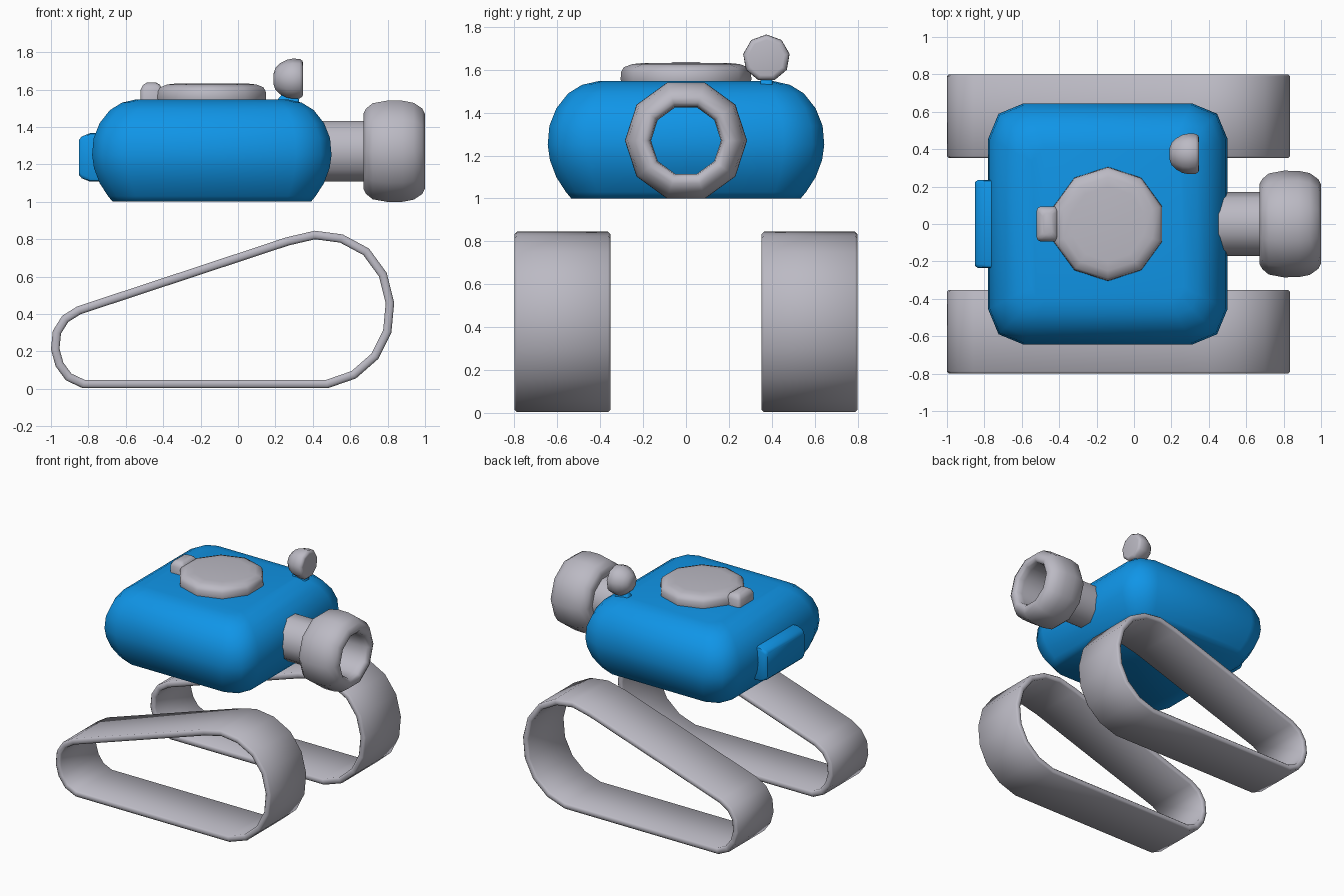
import bpy, bmesh, math
from mathutils import Vector

if "Cube" in bpy.data.objects:
    bpy.data.objects.remove(bpy.data.objects["Cube"])


def material(name, rgb):
    m = bpy.data.materials.new(name)
    m.diffuse_color = (*rgb, 1)
    m.use_nodes = True
    m.node_tree.nodes["Principled BSDF"].inputs["Base Color"].default_value = m.diffuse_color
    return m


BLUE = material("bright blue", (0.005, 0.30, 0.80))
GREY = material("light grey", (0.50, 0.49, 0.55))


def loft(name, rings, mat, close=False, caps=(True, True), angle=50):
    """Skin a list of equal-length point rings into one object."""
    bm = bmesh.new()
    vs = [[bm.verts.new(p) for p in ring] for ring in rings]
    n = len(vs[0])
    for i in range(len(vs) if close else len(vs) - 1):
        a, b = vs[i], vs[(i + 1) % len(vs)]
        for k in range(n):
            bm.faces.new((a[k], a[(k + 1) % n], b[(k + 1) % n], b[k]))
    if not close:
        if caps[0]:
            bm.faces.new(vs[0][::-1])
        if caps[1]:
            bm.faces.new(vs[-1])
    bmesh.ops.recalc_face_normals(bm, faces=bm.faces)
    mesh = bpy.data.meshes.new(name)
    bm.to_mesh(mesh)
    bm.free()
    mesh.materials.append(mat)
    ob = bpy.data.objects.new(name, mesh)
    bpy.context.collection.objects.link(ob)
    bpy.context.view_layer.objects.active = ob
    ob.select_set(True)
    bpy.ops.object.shade_smooth_by_angle(angle=math.radians(angle))
    ob.select_set(False)
    return ob


def lathe_x(profile, cy, cz, sides, turn=0.0):
    """Rings of (x, radius) around an axis along x."""
    steps = [turn + math.tau * k / sides for k in range(sides)]
    return [[(x, cy + r * math.cos(a), cz + r * math.sin(a)) for a in steps]
            for x, r in profile]


def rounded_rect(cx, cy, hx, hy, r, segments=2):
    pts = []
    for q, (sx, sy) in enumerate([(1, 1), (-1, 1), (-1, -1), (1, -1)]):
        for s in range(segments + 1):
            a = math.pi / 2 * (q + s / segments)
            pts.append((cx + sx * (hx - r) + r * math.cos(a),
                        cy + sy * (hy - r) + r * math.sin(a)))
    return pts


# Head: pillow-shaped box, (height, inset) layers
layers = [(1.0, 0.11), (1.03, 0.085), (1.10, 0.04), (1.18, 0.01), (1.25, 0.0),
          (1.34, 0.008), (1.42, 0.04), (1.49, 0.095), (1.53, 0.16), (1.547, 0.235)]
loft("head", [[(x, y, z) for x, y in
               rounded_rect(-0.14, 0, 0.64 - d, 0.645 - d, max(0.19 - 0.5 * d, 0.05))]
              for z, d in layers], BLUE, angle=65)

# Back panel
loft("back_panel", [[(x, u, v) for u, v in rounded_rect(0, 1.237, hy, hz, 0.02)]
                    for x, hy, hz in [(-0.70, 0.235, 0.13), (-0.79, 0.235, 0.13),
                                      (-0.835, 0.235, 0.112), (-0.85, 0.225, 0.095)]],
     BLUE, angle=40)

# Hollow eye barrel on its neck, open at the front so the head shows through
barrel = [(0.40, 0.17), (0.68, 0.17), (0.672, 0.215), (0.685, 0.24), (0.72, 0.27),
          (0.80, 0.285), (0.88, 0.284), (0.94, 0.272), (0.985, 0.24), (1.0, 0.21),
          (0.998, 0.185), (0.98, 0.168), (0.94, 0.163), (0.40, 0.163)]
loft("eye_barrel", lathe_x(barrel, 0, 1.27, 10), GREY, close=True)

# Round hatch on top, with its grip
hatch = [(1.53, 0.30), (1.555, 0.305), (1.59, 0.303), (1.612, 0.29), (1.627, 0.25),
         (1.632, 0.20)]
loft("hatch", [[(-0.14 + r * math.sin(math.tau * k / 10), r * math.cos(math.tau * k / 10), z)
                for k in range(10)] for z, r in hatch], GREY)
grip = [(1.54, 0.058, 0.093), (1.60, 0.058, 0.093), (1.625, 0.045, 0.08),
        (1.637, 0.025, 0.06)]
loft("hatch_grip", [[(x, y, z) for x, y in rounded_rect(-0.462, 0, hx, hy, 0.02)]
                    for z, hx, hy in grip], GREY)

# Small domed lamp and its stem
lamp = [(0.19, 0.03), (0.20, 0.06), (0.225, 0.085), (0.26, 0.104), (0.29, 0.11),
        (0.33, 0.109), (0.345, 0.098), (0.348, 0.085)]
loft("lamp", lathe_x(lamp, 0.375, 1.655, 9, math.pi / 2), GREY)
loft("lamp_stem", [[(x, y, z) for x, y in rounded_rect(0.27, 0.375, h, h * 0.5, 0.01)]
                   for z, h in [(1.50, 0.06), (1.55, 0.055), (1.58, 0.03)]], BLUE)

# Track bands: side outline swept with a bevelled strip section
outline = [Vector(p) for p in [
    (-1.0, 0.21), (-0.99, 0.31), (-0.94, 0.39), (-0.86, 0.44), (0.26, 0.81),
    (0.41, 0.845), (0.56, 0.825), (0.70, 0.75), (0.795, 0.62), (0.835, 0.46),
    (0.82, 0.30), (0.75, 0.16), (0.63, 0.055), (0.48, 0.003), (-0.83, 0.003),
    (-0.92, 0.045), (-0.975, 0.12)]]


def inward(i, d):
    """Point i of the outline moved inward by d along its mitre."""
    p, n = outline[i], len(outline)
    a = (p - outline[i - 1]).normalized()
    b = (outline[(i + 1) % n] - p).normalized()
    na, nb = Vector((a.y, -a.x)), Vector((b.y, -b.x))
    return p + (na + nb) * (d / (1 + na.dot(nb)))


T, B, Y0, Y1 = 0.045, 0.011, 0.352, 0.80
section = [(0, Y0 + B), (0, Y1 - B), (B, Y1), (T - B, Y1),
           (T, Y1 - B), (T, Y0 + B), (T - B, Y0), (B, Y0)]
for side, label in [(-1, "right_track"), (1, "left_track")]:
    rings = []
    for i in range(len(outline)):
        ring = []
        for d, y in section:
            q = inward(i, d)
            ring.append((q.x, side * y, q.y))
        rings.append(ring)
    loft(label, rings, GREY, close=True, angle=47)
